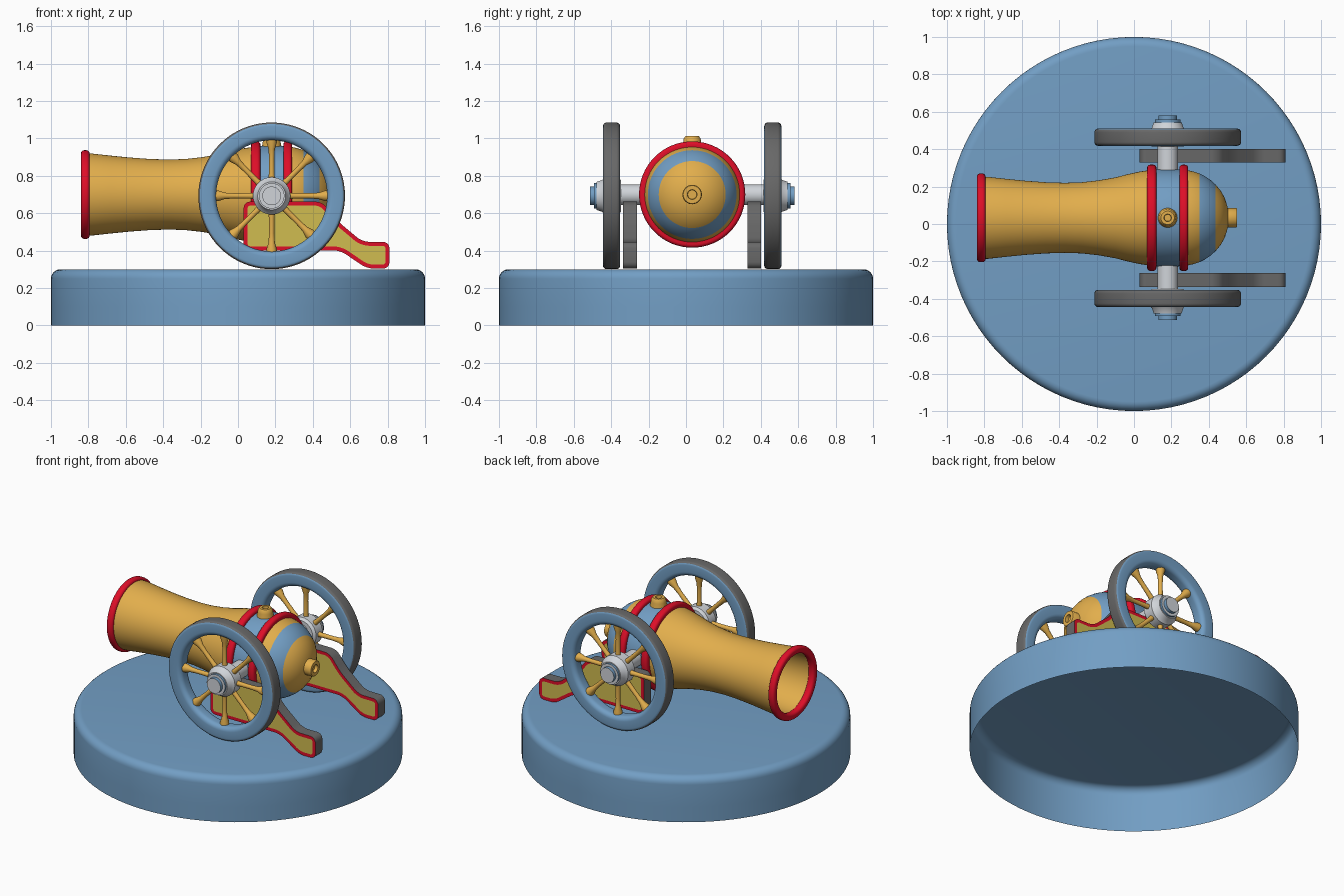
import bpy, bmesh, math
from mathutils import Matrix, Vector

if "Cube" in bpy.data.objects:
    bpy.data.objects.remove(bpy.data.objects["Cube"])


def material(name, rgb):
    lin = [((c / 255 + 0.055) / 1.055) ** 2.4 if c > 10 else c / 255 / 12.92 for c in rgb]
    m = bpy.data.materials.new(name)
    m.diffuse_color = (*lin, 1)
    m.use_nodes = True
    m.node_tree.nodes["Principled BSDF"].inputs["Base Color"].default_value = m.diffuse_color
    return m


BLUE = material("blue", (114, 158, 196))
GOLD = material("gold", (226, 174, 76))
RED = material("red", (222, 14, 40))
GREY = material("dark grey", (104, 104, 104))
WHITE = material("light grey", (208, 212, 217))
YELLOW = material("yellow", (208, 188, 80))

YC, ZB, ZW, XW = 0.033, 0.70, 0.693, 0.18   # centre line, barrel axis, wheel axis


def finish(name, bm, mats, angle=35):
    bmesh.ops.remove_doubles(bm, verts=bm.verts, dist=1e-5)
    bmesh.ops.recalc_face_normals(bm, faces=bm.faces)
    me = bpy.data.meshes.new(name)
    bm.to_mesh(me)
    bm.free()
    for m in mats:
        me.materials.append(m)
    ob = bpy.data.objects.new(name, me)
    bpy.context.collection.objects.link(ob)
    bpy.ops.object.select_all(action='DESELECT')
    ob.select_set(True)
    bpy.context.view_layer.objects.active = ob
    bpy.ops.object.shade_smooth_by_angle(angle=math.radians(angle))
    return ob


def lathe(name, profile, mats, matrices, rule=None, segs=64, closed=False, angle=35):
    """Spin (radius, height) points round local z; rule(radius, height, step) picks a material."""
    bm = bmesh.new()
    for mat in matrices:
        rings = [[bm.verts.new(mat @ Vector((r * math.cos(t), r * math.sin(t), h)))
                  for t in (2 * math.pi * k / segs for k in range(segs))] for r, h in profile]
        n = len(profile)
        for i in range(n if closed else n - 1):
            j = (i + 1) % n
            mid = ((profile[i][0] + profile[j][0]) / 2, (profile[i][1] + profile[j][1]) / 2)
            for k in range(segs):
                l = (k + 1) % segs
                f = bm.faces.new((rings[i][k], rings[i][l], rings[j][l], rings[j][k]))
                f.material_index = rule(*mid, i) if rule else 0
    return finish(name, bm, mats, angle)


def arc(cr, ch, rad, a0, a1, steps=5):
    return [(cr + rad * math.cos(math.radians(a0 + (a1 - a0) * i / steps)),
             ch + rad * math.sin(math.radians(a0 + (a1 - a0) * i / steps))) for i in range(steps + 1)]


def rounded_band(r0, r1, h0, h1, inner, outer):
    """Closed rounded rectangle section for rings and tyres."""
    return (arc(r1 - outer, h1 - outer, outer, 0, 90) + arc(r0 + inner, h1 - inner, inner, 90, 180) +
            arc(r0 + inner, h0 + inner, inner, 180, 270) + arc(r1 - outer, h0 + outer, outer, 270, 360))


ALONG_X = Matrix.Translation((0, YC, ZB)) @ Matrix.Rotation(math.pi / 2, 4, 'Y')

# round base, hollow underneath
lathe("base", [(1, 0), (1, 0.1)] + arc(0.95, 0.25, 0.05, 0, 90, 6) + [(0, 0.3)], [BLUE],
      [Matrix()], segs=96)

# barrel: bore, flared body, banded breech
barrel = [(0, -0.02), (0.17, -0.02), (0.172, -0.3), (0.185, -0.6), (0.2, -0.83), (0.22, -0.83),
          (0.219, -0.78), (0.208, -0.68), (0.198, -0.58), (0.19, -0.47), (0.187, -0.37),
          (0.19, -0.28), (0.2, -0.19), (0.216, -0.1), (0.234, -0.03), (0.247, 0.03),
          (0.256, 0.09), (0.26, 0.13), (0.261, 0.18), (0.26, 0.23), (0.254, 0.29), (0.247, 0.32),
          (0.237, 0.35), (0.223, 0.378), (0.204, 0.407), (0.179, 0.435), (0.146, 0.463),
          (0.105, 0.486), (0.055, 0.501), (0, 0.506)]
lathe("barrel", barrel, [GOLD, BLUE], [ALONG_X],
      lambda r, h, i: int(0.09 < h < 0.265 or 0.35 < h < 0.435))

# red rings
for name, x0, x1, r0, r1 in (("muzzle_ring", -0.84, -0.793, 0.19, 0.237),
                             ("front_band", 0.07, 0.12, 0.23, 0.284),
                             ("rear_band", 0.242, 0.29, 0.23, 0.284)):
    lathe(name, rounded_band(r0, r1, x0, x1, 0.018, 0.018), [RED], [ALONG_X], closed=True)

# rear knob and fuse vent, each with a shallow hole
lathe("breech_knob", [(0.052, 0.48), (0.052, 0.546), (0.048, 0.552), (0.026, 0.552), (0.024, 0.53), (0, 0.53)],
      [GOLD], [ALONG_X], segs=32)
lathe("fuse_vent", [(0.055, 0.24), (0.047, 0.285), (0.045, 0.3), (0.036, 0.312), (0.02, 0.312), (0.018, 0.29), (0, 0.29)],
      [GOLD], [Matrix.Translation((XW, YC, ZB))], segs=32)

# axle
lathe("axle", [(0, -0.4), (0.055, -0.4), (0.055, 0.4), (0, 0.4)], [WHITE],
      [Matrix.Translation((XW, YC, ZW + 0.006)) @ Matrix.Rotation(-math.pi / 2, 4, 'X')], segs=40)

# carriage cheek outline (x, z)
CHEEK = [(0.03, 0.402), (0.03, 0.662), (0.45, 0.662), (0.53, 0.56), (0.665, 0.447),
         (0.81, 0.447), (0.81, 0.304), (0.69, 0.304), (0.545, 0.402)]


def cheek(name, y):
    bm = bmesh.new()
    face = bm.faces.new([bm.verts.new((x, y - 0.037, z)) for x, z in CHEEK])
    bmesh.ops.bevel(bm, geom=list(bm.verts), offset=0.036, segments=5, profile=0.5, affect='VERTICES')
    face = bm.faces[:][0]
    ext = bmesh.ops.extrude_face_region(bm, geom=[face], use_keep_orig=True)
    bmesh.ops.translate(bm, vec=(0, 0.074, 0), verts=[g for g in ext["geom"] if isinstance(g, bmesh.types.BMVert)])
    bmesh.ops.recalc_face_normals(bm, faces=bm.faces)
    sides = [f for f in bm.faces if abs(f.normal.y) > 0.9]
    # red border round a yellow panel
    rim = bmesh.ops.inset_region(bm, faces=sides, thickness=0.021, depth=0, use_even_offset=True)
    for f in rim["faces"]:
        f.material_index = 1
    for f in sides:
        f.material_index = 2
    finish(name, bm, [GREY, RED, YELLOW])


for side, label in ((-1, "near"), (1, "far")):
    cheek(label + "_cheek", YC + side * 0.332)
    centre = Matrix.Translation((XW, YC + side * 0.431, ZW))
    outward = centre @ Matrix.Rotation(-side * math.pi / 2, 4, 'X')

    # wheel rim with grey tread
    lathe(label + "_wheel_rim", rounded_band(0.297, 0.392, -0.046, 0.046, 0.03, 0.02), [BLUE, GREY],
          [outward], lambda r, h, i: int(r > 0.381), segs=80, closed=True)

    # eight flared spokes
    lathe(label + "_spokes", [(0.02, 0.06), (0.015, 0.12), (0.014, 0.2), (0.017, 0.25), (0.028, 0.285), (0.028, 0.31)],
          [GOLD], [centre @ Matrix.Rotation(k * math.pi / 4, 4, 'Y') for k in range(8)], segs=16)

    # stepped hub with blue collars
    lathe(label + "_hub", [(0, -0.05), (0.085, -0.05), (0.1, -0.035), (0.1, 0.035), (0.085, 0.05),
                           (0.075, 0.08), (0.068, 0.08), (0.068, 0.094), (0.05, 0.094), (0.05, 0.116), (0, 0.116)],
          [WHITE, BLUE], [outward], lambda r, h, i: int(i in (6, 8)), segs=40)
